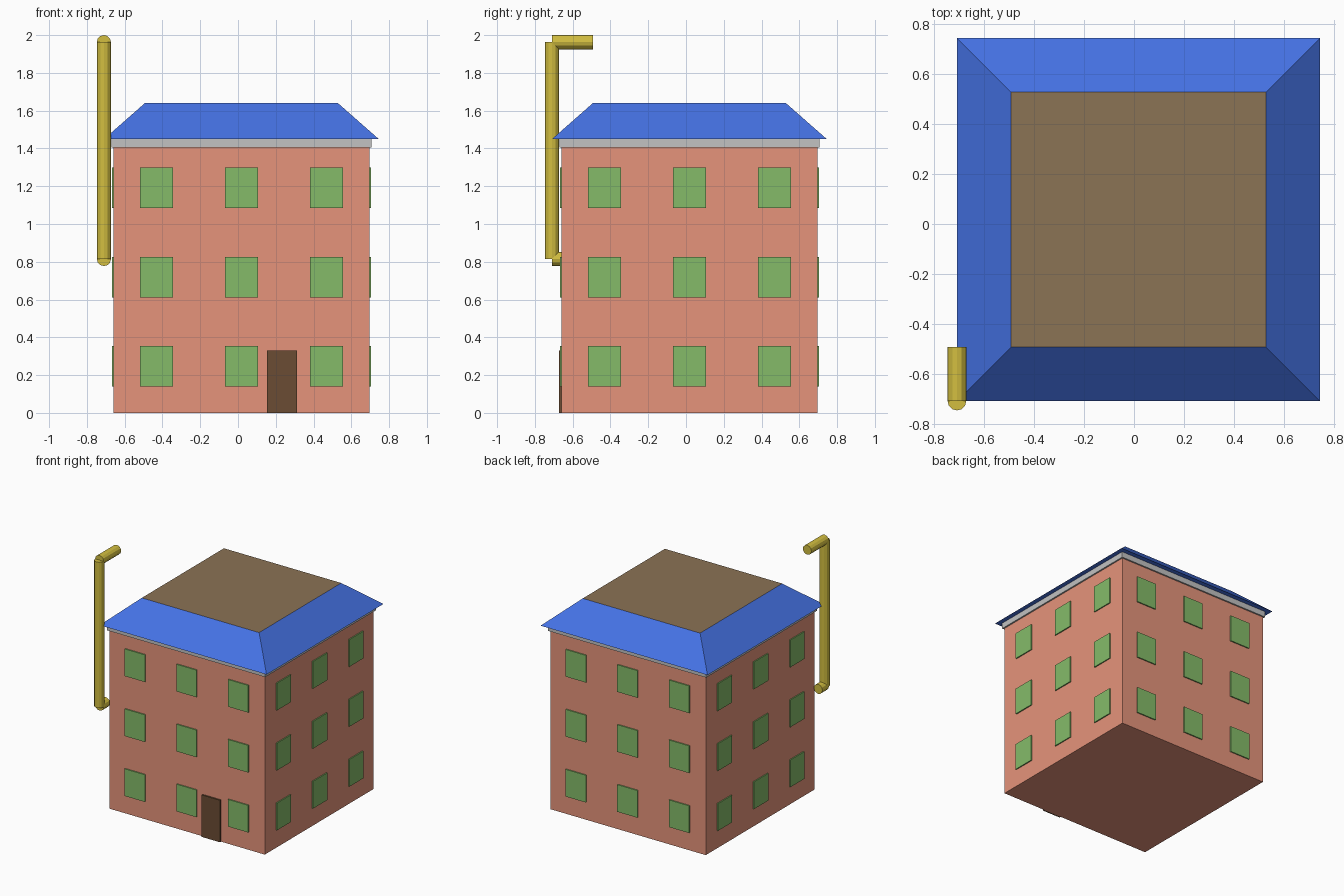
import bpy, bmesh
from math import pi
from mathutils import Matrix, Vector

if "Cube" in bpy.data.objects:
    bpy.data.objects.remove(bpy.data.objects["Cube"])

C = 0.018        # building centre in x and y
HALF = 0.677     # half width of the walls


def material(name, *rgb):
    lin = [((v / 255 + 0.055) / 1.055) ** 2.4 for v in rgb]
    mat = bpy.data.materials.new(name)
    mat.use_nodes = True
    mat.diffuse_color = (*lin, 1)
    mat.node_tree.nodes["Principled BSDF"].inputs["Base Color"].default_value = (*lin, 1)
    return mat


wall_mat = material("salmon wall", 230, 148, 123)
roof_mat = material("blue roof", 69, 114, 228)
deck_mat = material("brown roof deck", 139, 115, 85)
trim_mat = material("silver trim", 194, 194, 194)
glass_mat = material("green window", 133, 187, 105)
door_mat = material("dark brown door", 107, 76, 51)
pipe_mat = material("yellow pipe", 210, 190, 64)


def finish(bm, name, *mats):
    bmesh.ops.recalc_face_normals(bm, faces=bm.faces)
    mesh = bpy.data.meshes.new(name)
    bm.to_mesh(mesh)
    bm.free()
    for m in mats:
        mesh.materials.append(m)
    obj = bpy.data.objects.new(name, mesh)
    bpy.context.collection.objects.link(obj)
    return obj


def box(name, mat, low, high, turn=0):
    """Box between two corners given relative to the building axis, turned about it."""
    low, high = Vector(low), Vector(high)
    bm = bmesh.new()
    bmesh.ops.create_cube(bm, size=1, matrix=Matrix.Translation((low + high) / 2)
                          @ Matrix.Diagonal((*(high - low), 1)))
    bm.transform(Matrix.Translation((C, C, 0)) @ Matrix.Rotation(turn, 4, "Z"))
    return finish(bm, name, mat)


def pipe(name, start, end, radius=0.0375):
    start, end = Vector(start), Vector(end)
    axis = end - start
    turn = Matrix.Rotation(-pi / 2, 4, "X") if abs(axis.y) > 0 else Matrix()
    bm = bmesh.new()
    bmesh.ops.create_cone(bm, cap_ends=True, segments=12, radius1=radius, radius2=radius,
                          depth=axis.length,
                          matrix=Matrix.Translation((start + end) / 2) @ turn)
    return finish(bm, name, pipe_mat)


# Walls and the trim under the eaves
box("walls", wall_mat, (-HALF, -HALF, 0), (HALF, HALF, 1.42))
box("eaves_trim", trim_mat, (-0.689, -0.689, 1.405), (0.689, 0.689, 1.45))

# Tapered roof with a flat deck on top
bm = bmesh.new()
bmesh.ops.create_cube(bm, size=2)
for v in bm.verts:
    top = v.co.z > 0
    half = 0.511 if top else 0.727
    v.co = (C + v.co.x * half, C + v.co.y * half, 1.64 if top else 1.45)
bm.normal_update()
for f in bm.faces:
    f.material_index = 1 if f.normal.z > 0.9 else 0
finish(bm, "roof", roof_mat, deck_mat)

# Three rows of three windows on each wall
for side, label in enumerate(("front", "left", "back", "right")):
    for floor in range(3):
        for col in (-1, 0, 1):
            x, z = col * 0.45, 0.247 + floor * 0.472
            box(f"{label}_window_{floor + 1}_{col + 2}", glass_mat,
                (x - 0.088, -HALF - 0.009, z - 0.107),
                (x + 0.088, -HALF + 0.01, z + 0.107), side * pi / 2)

# Front door
box("door", door_mat, (0.135, -HALF - 0.013, 0), (0.295, -HALF + 0.01, 0.33))

# Pipe at the front corner with an elbow at each end
px = -0.71
pipe("pipe_riser", (px, px, 0.815), (px, px, 1.9625))
pipe("pipe_outlet", (px, px, 1.9625), (px, -0.493, 1.9625))
pipe("pipe_inlet", (px, px, 0.815), (px, -0.63, 0.815))
